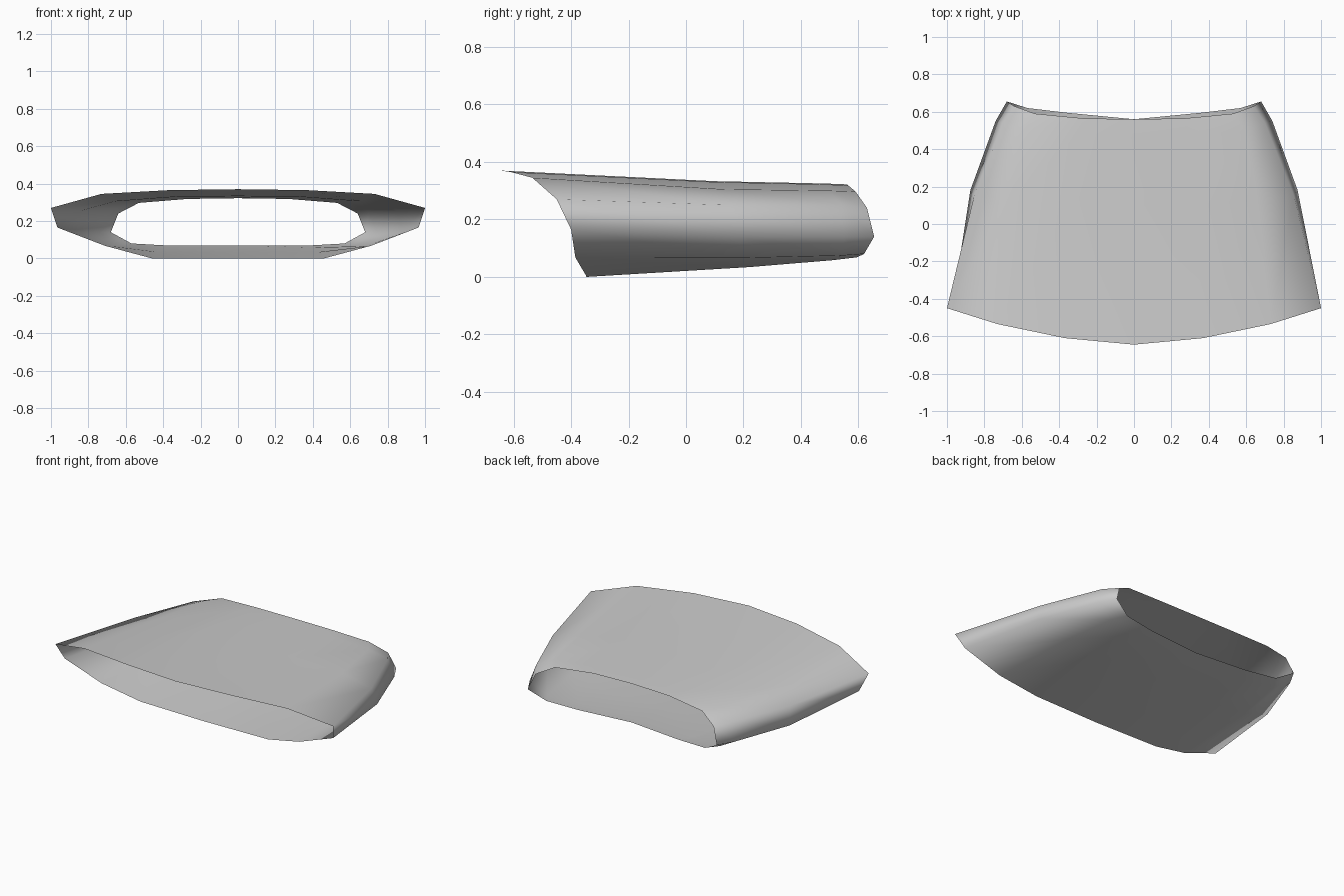
import bpy
import bmesh

cube = bpy.data.objects.get("Cube")
if cube:
    bpy.data.objects.remove(cube, do_unlink=True)


def make_material(name, colour):
    mat = bpy.data.materials.new(name)
    mat.use_nodes = True
    mat.diffuse_color = colour
    mat.node_tree.nodes["Principled BSDF"].inputs["Base Color"].default_value = colour
    return mat


def full_ring(half):
    """Mirror a half section (top centre round to bottom centre) into a closed ring."""
    return half + [(-x, y, z) for x, y, z in reversed(half[1:-1])]


def loft(name, sections, material):
    """Skin open-ended sections with quads and shade them smooth."""
    bm = bmesh.new()
    rings = [[bm.verts.new(p) for p in full_ring(half)] for half in sections]
    for front, back in zip(rings, rings[1:]):
        count = len(front)
        for i in range(count):
            j = (i + 1) % count
            bm.faces.new((front[i], front[j], back[j], back[i]))
    bmesh.ops.recalc_face_normals(bm, faces=bm.faces)
    for face in bm.faces:
        face.smooth = True
    mesh = bpy.data.meshes.new(name)
    bm.to_mesh(mesh)
    bm.free()
    mesh.materials.append(material)
    obj = bpy.data.objects.new(name, mesh)
    bpy.context.scene.collection.objects.link(obj)
    return obj


# Half sections, each running from top centre around the side to bottom centre
front_mouth = [(0, -.645, .37), (.37, -.61, .365), (.73, -.535, .345), (1, -.45, .27),
               (.965, -.4, .165), (.71, -.385, .067), (.46, -.345, 0), (0, -.355, 0)]
middle = [(0, .1, .333), (.33, .1, .33), (.66, .13, .305), (.855, .15, .25),
          (.875, .18, .14), (.68, .2, .066), (.43, .22, .034), (0, .22, .034)]
shoulder = [(0, .48, .325), (.3, .48, .322), (.59, .5, .3), (.7, .54, .25),
            (.74, .55, .14), (.62, .54, .074), (.4, .51, .058), (0, .49, .058)]
rear_rim = [(0, .56, .322), (.27, .565, .318), (.53, .59, .297), (.64, .63, .24),
            (.68, .655, .14), (.57, .62, .08), (.36, .595, .068), (0, .56, .07)]

# Hollow flared shell, open at front and back
grey = make_material("plain grey", (0.6, 0.6, 0.6, 1))
loft("flared_duct_shell", [front_mouth, middle, shoulder, rear_rim], grey)
